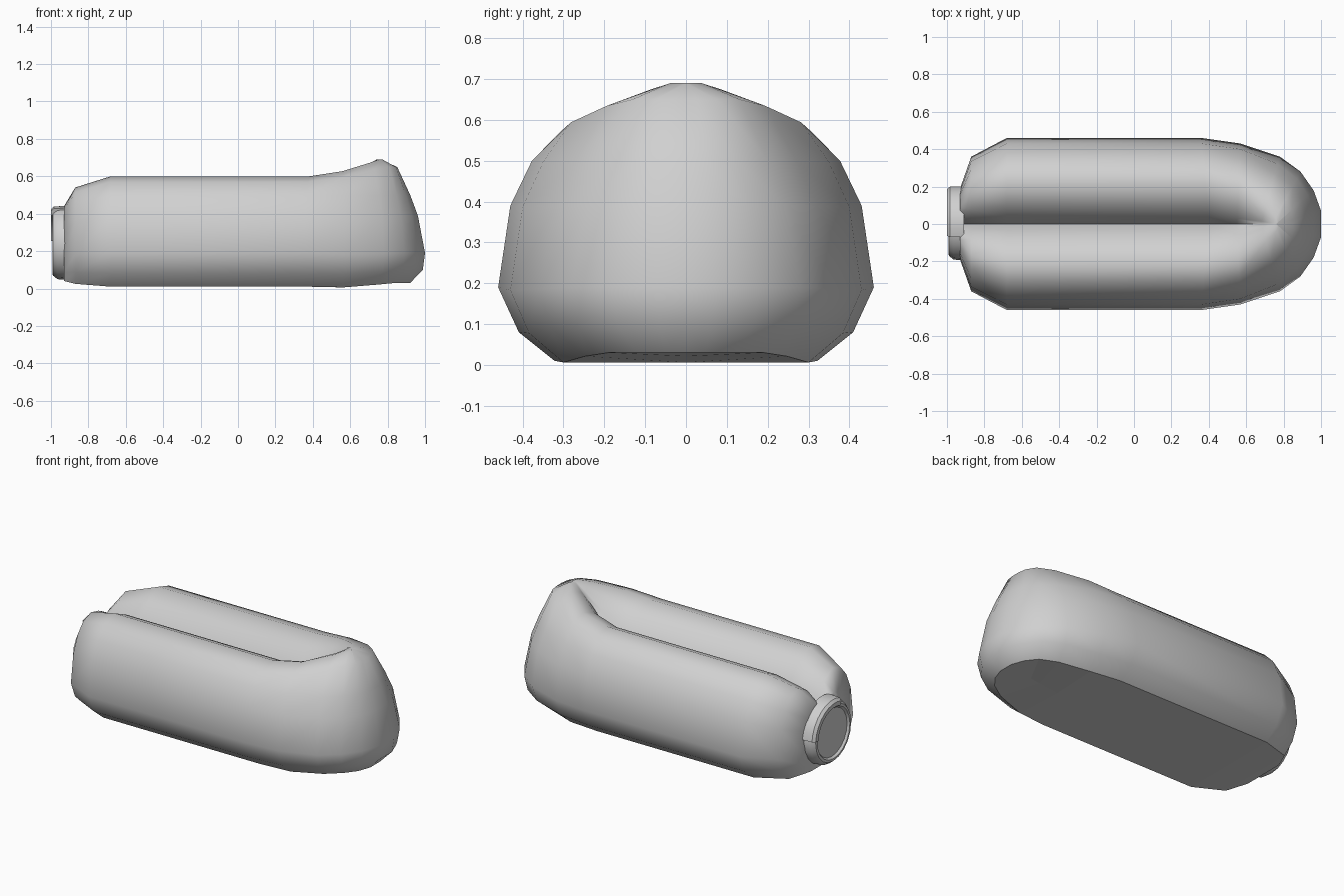
import bpy
import bmesh
from math import cos, sin, radians
from mathutils import Matrix

cube = bpy.data.objects.get("Cube")
if cube:
    bpy.data.objects.remove(cube)

grey = bpy.data.materials.new("light grey")
grey.use_nodes = True
colour = (0.63, 0.63, 0.63, 1)
grey.diffuse_color = colour
grey.node_tree.nodes["Principled BSDF"].inputs["Base Color"].default_value = colour


def finish(name, bm, angle):
    bmesh.ops.recalc_face_normals(bm, faces=bm.faces)
    mesh = bpy.data.meshes.new(name)
    bm.to_mesh(mesh)
    bm.free()
    mesh.materials.append(grey)
    obj = bpy.data.objects.new(name, mesh)
    bpy.context.collection.objects.link(obj)
    bpy.ops.object.select_all(action='DESELECT')
    obj.select_set(True)
    bpy.context.view_layer.objects.active = obj
    bpy.ops.object.shade_smooth_by_angle(angle=radians(angle))
    return obj


def skin(bm, rings, close=False):
    """Bridge equal-length point rings with quads."""
    verts = [[bm.verts.new(p) for p in ring] for ring in rings]
    count = len(verts[0])
    for a, b in zip(verts, verts[1:]):
        for i in range(count if close else count - 1):
            j = (i + 1) % count
            bm.faces.new((a[i], a[j], b[j], b[i]))
    return verts


# Lobe section: fraction from outer side to centre line, and height
lobe = [(1, .01), (.3, .01), (.11, .08), (0, .19), (.065, .39), (.18, .5),
        (.33, .57), (.54, .6), (.78, .55), (.93, .465), (1, .4)]
# Nose section, where the two lobes meet in a single peak
nose = [(1, .03), (.33, .03), (.05, .1), (0, .19), (.16, .39), (.33, .5),
        (.62, .65)] + [(1, .69)] * 4
# Stations: outer x, outer y, inner x, width blend and height blend to the
# nose, bottom, top
stations = [(-.93, .19, -.93, 0, 0, .04, .44), (-.87, .36, -.87, 0, 0, .025, .54),
            (-.68, .46, -.68, 0, 0, .01, .6), (.36, .46, .4, 0, 0, .01, .6),
            (.57, .43, .55, .05, .3, 0, .6), (.78, .36, .68, .45, .8, .005, .6),
            (.89, .28, .74, .7, 1, .01, .6), (.96, .18, .76, .87, 1, .01, .6),
            (1, .07, .76, 1, 1, .01, .6), (1, 0, .76, 1, 1, .01, .6)]

# Body: half of the horseshoe, then mirrored
rings = []
for ox, oy, ix, s, h, bottom, top in stations:
    ring = []
    for (t0, z0), (t1, z1) in zip(lobe, nose):
        t, z = t0 + (t1 - t0) * s, z0 + (z1 - z0) * h
        z = bottom + (z - .01) * (top - bottom) / .59
        ring.append((ox + (ix - ox) * t, oy * (1 - t), z))
    rings.append(ring)
bm = bmesh.new()
verts = skin(bm, rings)
bm.faces.new(verts[0])
bmesh.ops.remove_doubles(bm, verts=bm.verts, dist=.0005)
bmesh.ops.mirror(bm, geom=bm.verts[:] + bm.edges[:] + bm.faces[:],
                 matrix=Matrix(), axis='Y', merge_dist=.001)
body = finish("body", bm, 48)
for face in body.data.polygons:
    if face.normal.z < -.95:
        face.use_smooth = False


def lathe(name, profile, start, sweep, steps):
    """Turn an (x, radius) profile about the port axis."""
    full = sweep == 360
    bm = bmesh.new()
    rings = []
    for x, r in profile:
        angles = [radians(start + sweep * i / steps)
                  for i in range(steps if full else steps + 1)]
        rings.append([(x, r * cos(a), .24 + r * sin(a)) for a in angles])
    verts = skin(bm, rings, full)
    if full:
        bm.faces.new(verts[-1])
    else:
        for i in (0, -1):
            bm.faces.new([ring[i] for ring in verts])
    return finish(name, bm, 40)


# End port with a shallow dish, and the collar over its upper part
lathe("end_port", [(-.91, .195), (-.965, .19), (-.99, .17), (-.992, .155),
                   (-.98, .145)], 0, 360, 20)
lathe("port_collar", [(-.91, .203), (-.985, .2), (-1, .185), (-1, .16),
                      (-.97, .155)], 5, 105, 8)
